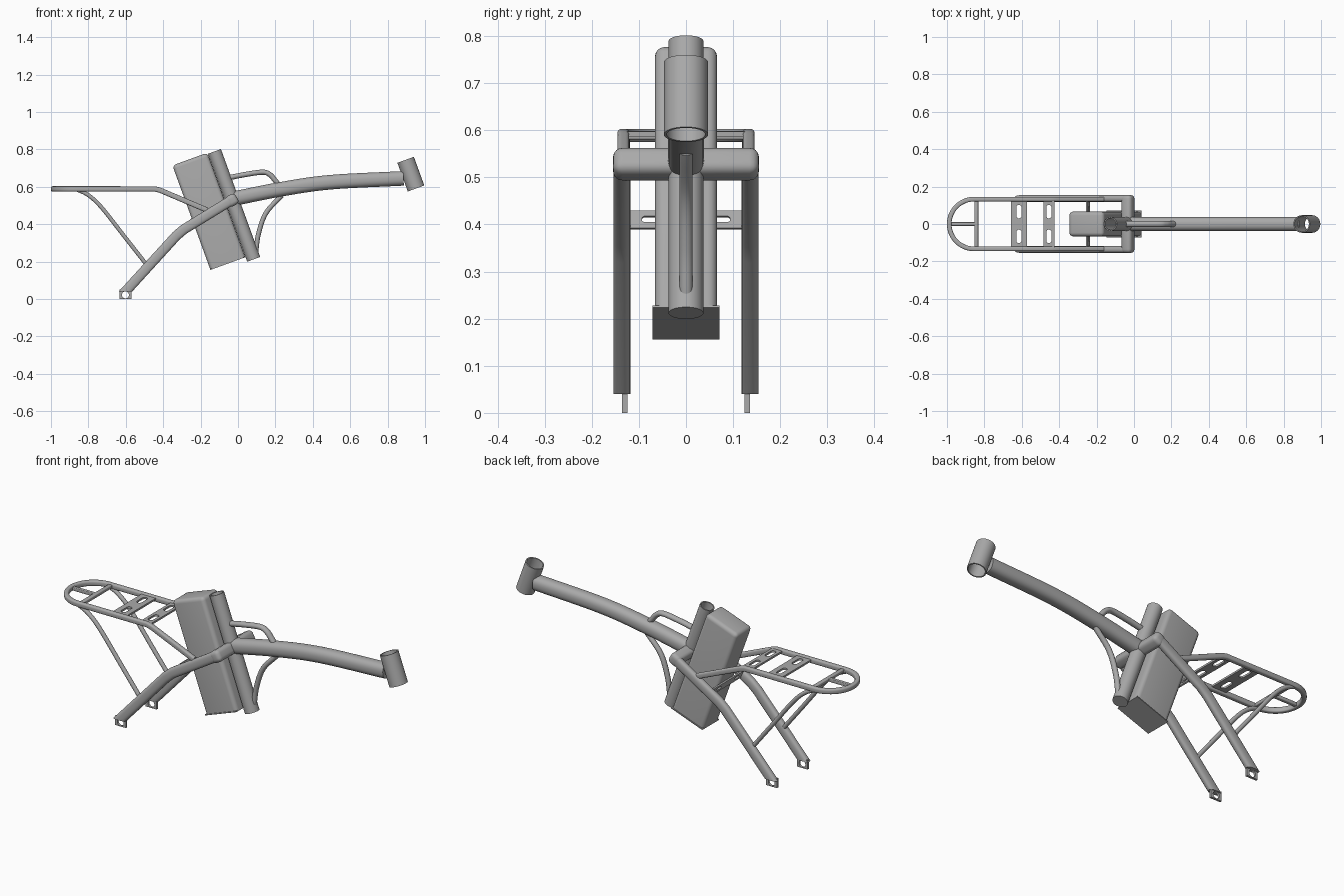
import bpy, bmesh
from math import sin, cos, pi, radians
from mathutils import Vector, Matrix

if "Cube" in bpy.data.objects:
    bpy.data.objects.remove(bpy.data.objects["Cube"], do_unlink=True)

GREY = (0.4, 0.4, 0.4, 1)
TILT = radians(-20)
X, Y, Z = Vector((1, 0, 0)), Vector((0, 1, 0)), Vector((0, 0, 1))

mat = bpy.data.materials.new("bare metal grey")
mat.use_nodes = True
mat.diffuse_color = GREY
mat.node_tree.nodes["Principled BSDF"].inputs["Base Color"].default_value = GREY


def finish(name, bm, place=Matrix()):
    bmesh.ops.recalc_face_normals(bm, faces=bm.faces)
    mesh = bpy.data.meshes.new(name)
    bm.to_mesh(mesh)
    bm.free()
    mesh.transform(place)
    mesh.materials.append(mat)
    ob = bpy.data.objects.new(name, mesh)
    bpy.context.collection.objects.link(ob)
    bpy.ops.object.select_all(action="DESELECT")
    ob.select_set(True)
    bpy.context.view_layer.objects.active = ob
    bpy.ops.object.shade_smooth_by_angle(angle=radians(35))
    return ob


def at(x, y, z, tilt=0.0):
    return Matrix.Translation((x, y, z)) @ Matrix.Rotation(tilt, 4, "Y")


def spline(points, steps=8):
    """Catmull-Rom curve through the points."""
    p = [Vector(q) for q in points]
    p = [2 * p[0] - p[1]] + p + [2 * p[-1] - p[-2]]
    out = []
    for a, b, c, d in zip(p, p[1:], p[2:], p[3:]):
        for i in range(steps):
            t = i / steps
            out.append((2 * b + (c - a) * t + (2 * a - 5 * b + 4 * c - d) * t * t
                        + (3 * b - a - 3 * c + d) * t ** 3) / 2)
    return out + [p[-2]]


def sweep(name, points, ra, rb, ref=Y, square=1.0, sides=20, cut_z=None):
    """Sweep an oval (square < 1 makes it boxier) along a path; rb lies along ref."""
    pts = [Vector(p) for p in points]
    bm = bmesh.new()
    rings = []
    for i, p in enumerate(pts):
        d0 = (p - pts[i - 1]).normalized() if i else (pts[1] - p).normalized()
        d1 = (pts[i + 1] - p).normalized() if i < len(pts) - 1 else d0
        t = (d0 + d1).normalized()
        a = t.cross(ref).normalized()
        b = a.cross(t)
        miter = 1 / max(0.6, t.dot(d0))
        ring = []
        for k in range(sides):
            c, s = cos(2 * pi * (k + .5) / sides), sin(2 * pi * (k + .5) / sides)
            u = abs(c) ** square * (1 if c > 0 else -1) * ra * miter
            v = abs(s) ** square * (1 if s > 0 else -1) * rb
            co = p + a * u + b * v
            if cut_z is not None and i == len(pts) - 1:
                co += t * ((cut_z - co.z) / t.z)
            ring.append(bm.verts.new(co))
        rings.append(ring)
    for r, q in zip(rings, rings[1:]):
        for k in range(sides):
            j = (k + 1) % sides
            bm.faces.new((r[k], r[j], q[j], q[k]))
    bm.faces.new(rings[0])
    bm.faces.new(rings[-1])
    return finish(name, bm)


def lathe(name, profile, place, sides=40):
    bm = bmesh.new()
    vs = [bm.verts.new((r, 0, z)) for r, z in profile]
    es = [bm.edges.new(e) for e in zip(vs, vs[1:])]
    bmesh.ops.spin(bm, geom=vs + es, cent=(0, 0, 0), axis=Z, angle=2 * pi, steps=sides)
    bmesh.ops.remove_doubles(bm, verts=bm.verts, dist=0.0001)
    return finish(name, bm, place)


def box(name, size, place, bevel=0.0, keep_bottom=False):
    bm = bmesh.new()
    bmesh.ops.create_cube(bm, size=1, matrix=Matrix.Diagonal((*size, 1)))
    if bevel:
        edges = [e for e in bm.edges
                 if not (keep_bottom and all(v.co.z < 0 for v in e.verts))]
        bmesh.ops.bevel(bm, geom=edges, offset=bevel, segments=4, profile=0.5,
                        affect="EDGES")
    return finish(name, bm, place)


def rect(w, h):
    return [(-w / 2, -h / 2), (w / 2, -h / 2), (w / 2, h / 2), (-w / 2, h / 2)]


def slot(cx, cy, r, half):
    """Round-ended slot running along the second axis."""
    return [(cx + r * cos(a), cy + r * sin(a) + (half if sin(a) > 0 else -half))
            for a in [2 * pi * (k + .5) / 24 for k in range(24)]]


def plate(name, outlines, thick, place):
    """Flat plate with holes from closed 2D outlines."""
    cu = bpy.data.curves.new(name, "CURVE")
    cu.dimensions, cu.fill_mode, cu.extrude = "2D", "BOTH", thick / 2
    for line in outlines:
        sp = cu.splines.new("POLY")
        sp.points.add(len(line) - 1)
        for pt, (u, v) in zip(sp.points, line):
            pt.co = (u, v, 0, 1)
        sp.use_cyclic_u = True
    tmp = bpy.data.objects.new(name + " outline", cu)
    bpy.context.collection.objects.link(tmp)
    bpy.context.view_layer.update()
    bm = bmesh.new()
    bm.from_mesh(tmp.evaluated_get(bpy.context.evaluated_depsgraph_get()).to_mesh())
    bpy.data.objects.remove(tmp, do_unlink=True)
    bmesh.ops.remove_doubles(bm, verts=bm.verts, dist=0.0001)
    return finish(name, bm, place)


# Seat tube (open top) and head tube (open both ends)
lathe("seat_tube", [(0, 0), (.037, 0), (.037, .614), (.031, .614), (.031, .45), (0, .45)],
      at(.084, 0, .212, TILT))
lathe("head_tube", [(.047, 0), (.047, .163), (.041, .163), (.041, 0), (.047, 0)],
      at(.952, 0, .591, TILT))

# Curved main tube
sweep("main_tube", spline([(-.03, 0, .535), (.22, 0, .585), (.49, 0, .624), (.885, 0, .645)]),
      .039, .038, sides=28, square=.85)

# Battery case with a thin lip around its base
box("battery_case", (.199, .132, .592), at(-.156, 0, .47, TILT), .02, True)
box("battery_base_lip", (.197, .142, .005), at(-.054, 0, .192, TILT))

# Handle loop above the main tube and brace below it
sweep("upper_loop", spline([(-.06, 0, .646), (.03, 0, .664), (.13, 0, .678), (.17, 0, .665),
                            (.2, 0, .632), (.225, 0, .6)]), .014, .016)
sweep("lower_brace", spline([(.095, 0, .25), (.11, 0, .35), (.15, 0, .46), (.235, 0, .555)]),
      .013, .014)

# Rear fork: crossbar, stays, dropouts
box("fork_crossbar", (.06, .31, .062), at(-.032, 0, .528, radians(-30)), .02)
for side, s in (("left", 1), ("right", -1)):
    sweep(side + "_stay", [(-.03, s * .136, .531), (-.29, s * .136, .372), (-.33, s * .136, .338),
                           (-.602, s * .136, .04)], .027, .0185, square=.75, cut_z=.04)
    plate(side + "_dropout", [rect(.064, .05), slot(0, -.003, .019, 0)], .012,
          at(-.602, s * .13, .025) @ Matrix.Rotation(pi / 2, 4, "X"))
    # Rack support strut
    sweep(side + "_rack_strut", spline([(-.86, s * .13, .585), (-.8, s * .13, .555),
                                        (-.73, s * .13, .49), (-.6, s * .13, .325),
                                        (-.49, s * .13, .185)]), .011, .011, sides=14)

# Slotted mounting plate behind the battery case
plate("battery_mount", [rect(.04, .26)] + [slot(0, s * .075, .007, .012) for s in (1, -1)], .008,
      at(-.245, 0, .41, TILT + pi / 2))

# Rack: looped rail running down to the stays
arc = [(-.855 - .133 * sin(a), .133 * cos(a), .589) for a in [pi * k / 24 for k in range(25)]]
front = [(-.165, .133, .475), (-.415, .133, .581), (-.445, .133, .589)]
back = [(x, -y, z) for x, y, z in reversed(front)]
sweep("rack_rail", front + arc + back, .0125, .014, ref=Z, square=.6)

# Rack cross members
box("rack_rear_bar", (.022, .25, .018), at(-.843, 0, .589), .004)
box("rack_spine", (.14, .02, .018), at(-.915, 0, .589), .004)
for name, x, w in (("rack_wide_plate", -.615, .085), ("rack_front_plate", -.455, .06)):
    plate(name, [rect(w, .25)] + [slot(0, s * .066, .014, .022) for s in (1, -1)], .01,
          at(x, 0, .592))
